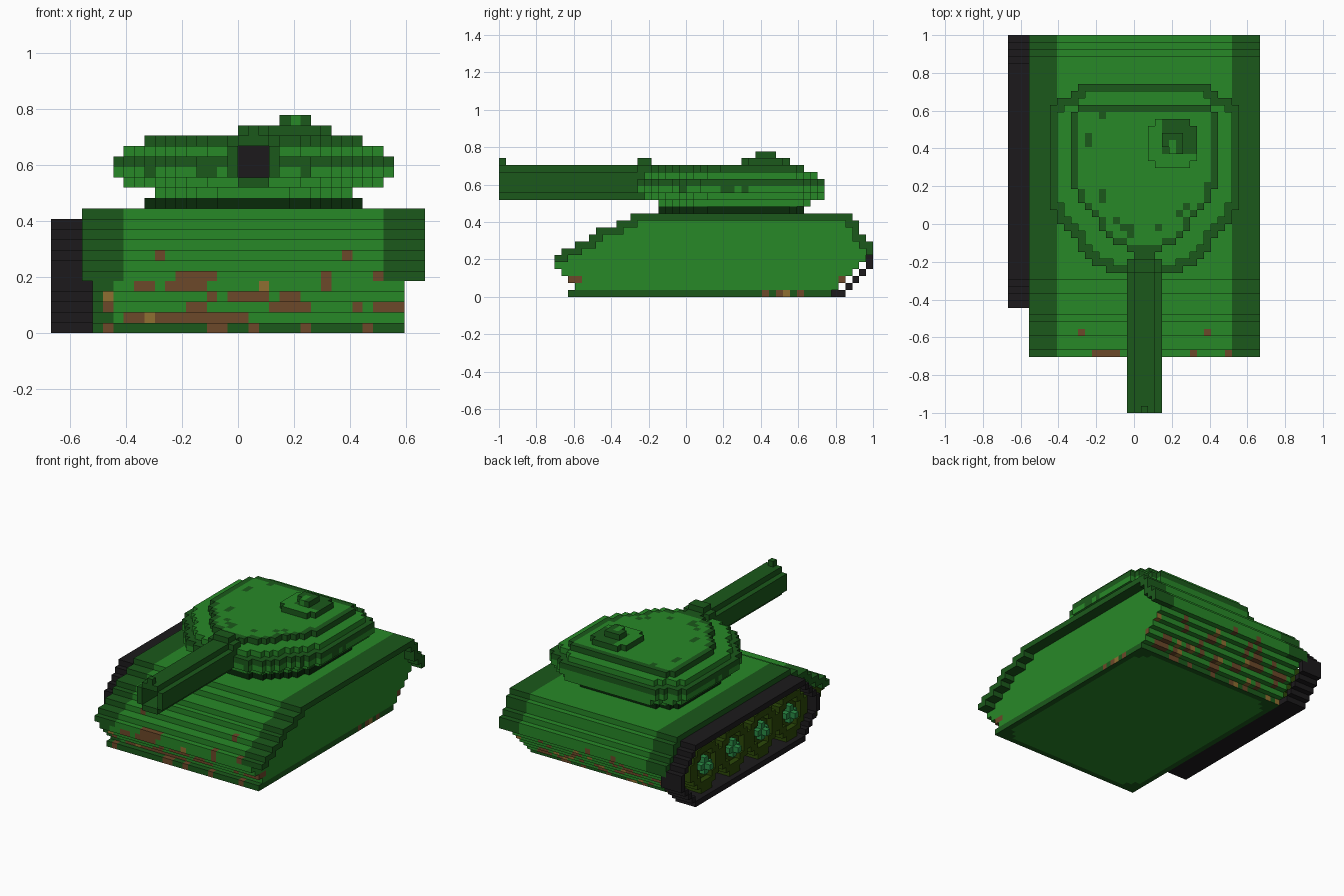
import bpy, bmesh, math, random

random.seed(4)
if "Cube" in bpy.data.objects:
    bpy.data.objects.remove(bpy.data.objects["Cube"])

U = 1 / 27  # edge length of one block


def lin(c):
    c /= 255
    return c / 12.92 if c <= 0.04045 else ((c + 0.055) / 1.055) ** 2.4


def material(name, rgb):
    m = bpy.data.materials.new(name)
    m.use_nodes = True
    col = [lin(c) for c in rgb] + [1]
    m.diffuse_color = col
    m.node_tree.nodes["Principled BSDF"].inputs["Base Color"].default_value = col
    return m


MATS = [material(n, c) for n, c in (
    ("light green", (39, 136, 39)), ("dark green", (27, 89, 27)),
    ("deep green", (8, 42, 9)), ("black", (28, 26, 28)),
    ("rust brown", (108, 72, 41)), ("tan", (142, 110, 49)),
    ("dark olive", (43, 72, 8)), ("hub green", (42, 142, 70)))]
LIGHT, DARK, DEEP, BLACK, RUST, TAN, OLIVE, HUB = range(8)

DIRS = {  # face direction -> corner offsets
    (1, 0, 0): ((1, 0, 0), (1, 1, 0), (1, 1, 1), (1, 0, 1)),
    (-1, 0, 0): ((0, 0, 0), (0, 0, 1), (0, 1, 1), (0, 1, 0)),
    (0, 1, 0): ((0, 1, 0), (0, 1, 1), (1, 1, 1), (1, 1, 0)),
    (0, -1, 0): ((0, 0, 0), (1, 0, 0), (1, 0, 1), (0, 0, 1)),
    (0, 0, 1): ((0, 0, 1), (1, 0, 1), (1, 1, 1), (0, 1, 1)),
    (0, 0, -1): ((0, 0, 0), (0, 1, 0), (1, 1, 0), (1, 0, 0))}


def blocks(name, cells, paint):
    """Skin a set of blocks; paint is a colour or a rule(cell, direction)."""
    cells = set(cells)
    bm, verts = bmesh.new(), {}
    for c in sorted(cells):
        for d, corners in DIRS.items():
            if tuple(a + b for a, b in zip(c, d)) in cells:
                continue
            quad = []
            for o in corners:
                p = tuple(a + b for a, b in zip(c, o))
                if p not in verts:
                    verts[p] = bm.verts.new([v * U for v in p])
                quad.append(verts[p])
            f = bm.faces.new(quad)
            f.material_index = paint(c, d) if callable(paint) else paint
    me = bpy.data.meshes.new(name)
    bm.to_mesh(me)
    bm.free()
    for m in MATS:
        me.materials.append(m)
    bpy.context.collection.objects.link(bpy.data.objects.new(name, me))


def box(x0, x1, y0, y1, z0, z1):
    return {(x, y, z) for x in range(x0, x1) for y in range(y0, y1) for z in range(z0, z1)}


# Hull: front and back end of each row of blocks
FRONT = [-17, -16, -17, -18, -19, -19, -18, -16, -14, -13, -10, -8]
BACK = [21, 22, 23, 24, 25, 26, 27, 27, 26, 25, 25, 24]


# Fenders: one-block skin that follows the hull outline
def fender_cells(x0, x1):
    cells = box(x0, x1, FRONT[11], BACK[11], 11, 12)
    for z in range(5, 11):
        cells |= box(x0, x1, FRONT[z], max(FRONT[z], FRONT[z + 1]) + 1, z, z + 1)
        if z > 5:
            cells |= box(x0, x1, min(BACK[z], BACK[z + 1]) - 1, BACK[z], z, z + 1)
    return cells


fenders = {"fender_track_side": fender_cells(-15, -11), "fender_open_side": fender_cells(14, 18)}
for name, cells in fenders.items():
    blocks(name, cells, DARK)

# Rust runs on the nose: first x, last x, row
RUNS = [(-11, 0, 1), (-13, -13, 2), (-10, -9, 4), (-7, -4, 4), (-6, -3, 5),
        (-3, -3, 3), (-1, 2, 3), (-5, -4, 2), (4, 5, 3), (3, 6, 2), (8, 8, 4),
        (8, 8, 5), (13, 15, 2), (11, 11, 2), (-8, -8, 7), (10, 10, 7),
        (13, 13, 5), (1, 1, 0), (6, 6, 0), (12, 12, 0), (-13, -13, 0), (-3, -2, 0)]
nose_rust = {(x, z): RUST for a, b, z in RUNS for x in range(a, b + 1)}
nose_rust.update({(-9, 1): TAN, (-13, 3): TAN, (2, 4): TAN})
side_rust = {(-17, 2): RUST, (-16, 2): RUST, (11, 0): RUST, (13, 0): RUST,
             (14, 0): TAN, (16, 0): RUST, (22, 2): RUST}
tail_rust = {}
for z in range(7):
    for x in range(-14, 16):
        if random.random() < (0.25 if z < 5 else 0.1):
            tail_rust[x, z] = TAN if random.random() < 0.15 else RUST


def hull_paint(c, d):
    x, y, z = c
    if d[2] < 0 and z == 0:  # belly with a dark rim and clipped corners
        ex, ey = min(x + 14, 15 - x), min(y + 17, 20 - y)
        return DARK if min(ex, ey) < 1 or ex + ey < 4 else LIGHT
    if d[0] < 0:
        return OLIVE
    if d[0] > 0 and (y, z) in side_rust:
        return side_rust[y, z]
    if d[0] == 0:
        if y < FRONT[z] + 1 and (x, z) in nose_rust:
            return nose_rust[x, z]
        if y > BACK[z] - 2 and (x, z) in tail_rust:
            return tail_rust[x, z]
    return DARK if z == 0 or (x < -12 and d[1] < 0) else LIGHT


hull = set().union(*(box(-14, 16, FRONT[z], BACK[z], z, z + 1) for z in range(12)))
blocks("hull", hull.difference(*fenders.values()), hull_paint)

# Track: outline of a long octagon, tucked under the fender
outline = set()
for z in range(11):
    cut = max(0, 4 - z, z - 6)
    outline |= {(y, z) for y in range(-12 + cut, 27 - cut)}
belt = {(y, z) for y, z in outline
        if not {(y + 1, z), (y - 1, z), (y, z + 1), (y, z - 1)} <= outline}
blocks("track_belt", {(x, y, z) for y, z in belt for x in range(-18, -14)}
       - fenders["fender_track_side"], BLACK)

# Road wheels with hubs
for i, wy in enumerate((-6, 2, 10, 18)):
    wheel, hub = set(), {(-18, wy, 5)}
    for y in range(-4, 5):
        for z in range(-4, 5):
            r = math.hypot(y, z)
            if r < 4.2:
                wheel |= {(x, wy + y, 5 + z) for x in range(-17 if r > 2.3 else -16, -14)}
            if r < 1.1:
                hub.add((-17, wy + y, 5 + z))
    blocks(f"road_wheel_{i + 1}", wheel, OLIVE)
    blocks(f"wheel_hub_{i + 1}", hub, HUB)


# Turret: stacked layers, rounded to the front and clipped at the rear
def layer(z, half, y0, y1, nose, tail):
    out = set()
    for y in range(y0, y1):
        w = min(half, nose + 1.52 * (y - y0) ** 0.75, tail + (y1 - 1 - y) * 1.3)
        out |= {(x, y, z) for x in range(-12, 15) if abs(x - 1) < w}
    return out


blocks("turret_ring", layer(12, 10.5, -4, 17, 4, 8), DEEP)
roof = layer(18, 10.5, -4, 17, 2.6, 9.5)
body = layer(13, 9.5, -4, 18, 4, 8) | layer(14, 12.5, -6, 20, 4.6, 8.5)
body |= layer(15, 13.5, -7, 20, 5.6, 9.5) | layer(16, 13.5, -7, 20, 5.6, 9.5)
body |= layer(17, 12.5, -6, 19, 4.6, 8.5) | roof
chips = {(-7, 12), (-7, 11), (-5, 4), (-5, 3), (-3, 0), (-2, -1), (-1, -1), (-1, -2),
         (10, 5), (3, -1), (-5, 15), (7, 2), (6, 1)}


def turret_paint(c, d):
    x, y, z = c
    if z == 18 and d[2] > 0:
        rim = not {(x + 1, y, z), (x - 1, y, z), (x, y + 1, z), (x, y - 1, z)} <= roof
        return DARK if rim or (x, y) in chips else LIGHT
    if z == 15 and (d[1] < 0 and x in (-9, -4, -3, 6) or d[0] and y in (-1, 5, 6, 8)):
        return DARK
    return DARK if z in (16, 18) else LIGHT


blocks("turret", body, turret_paint)

# Gun barrel: rounded tube with a deep bore that ends in black
tube = box(-1, 4, -27, -4, 15, 18) | box(0, 3, -27, -4, 14, 19)
blocks("gun_barrel", tube - box(0, 3, -27, -8, 15, 18),
       lambda c, d: BLACK if c[1] == -8 and d[1] < 0 else DARK)
blocks("gun_sight", box(1, 2, -27, -26, 19, 20), DARK)
blocks("gun_mantlet", box(0, 3, -7, -5, 19, 20) | box(-1, 4, -7, -5, 18, 19), DARK)

# Hatch and its knob
blocks("hatch", {(x, y, 19) for x in range(2, 9) for y in range(8, 15)
                 if math.hypot(x - 5, y - 11) < 3.7},
       lambda c, d: LIGHT if d[2] > 0 and (c[0] < 4 or c[1] < 10) else DARK)
blocks("hatch_knob", box(4, 7, 10, 13, 20, 21) - {(4, 10, 20)},
       lambda c, d: LIGHT if c[0] == 5 and c[1] < 12 else DARK)
